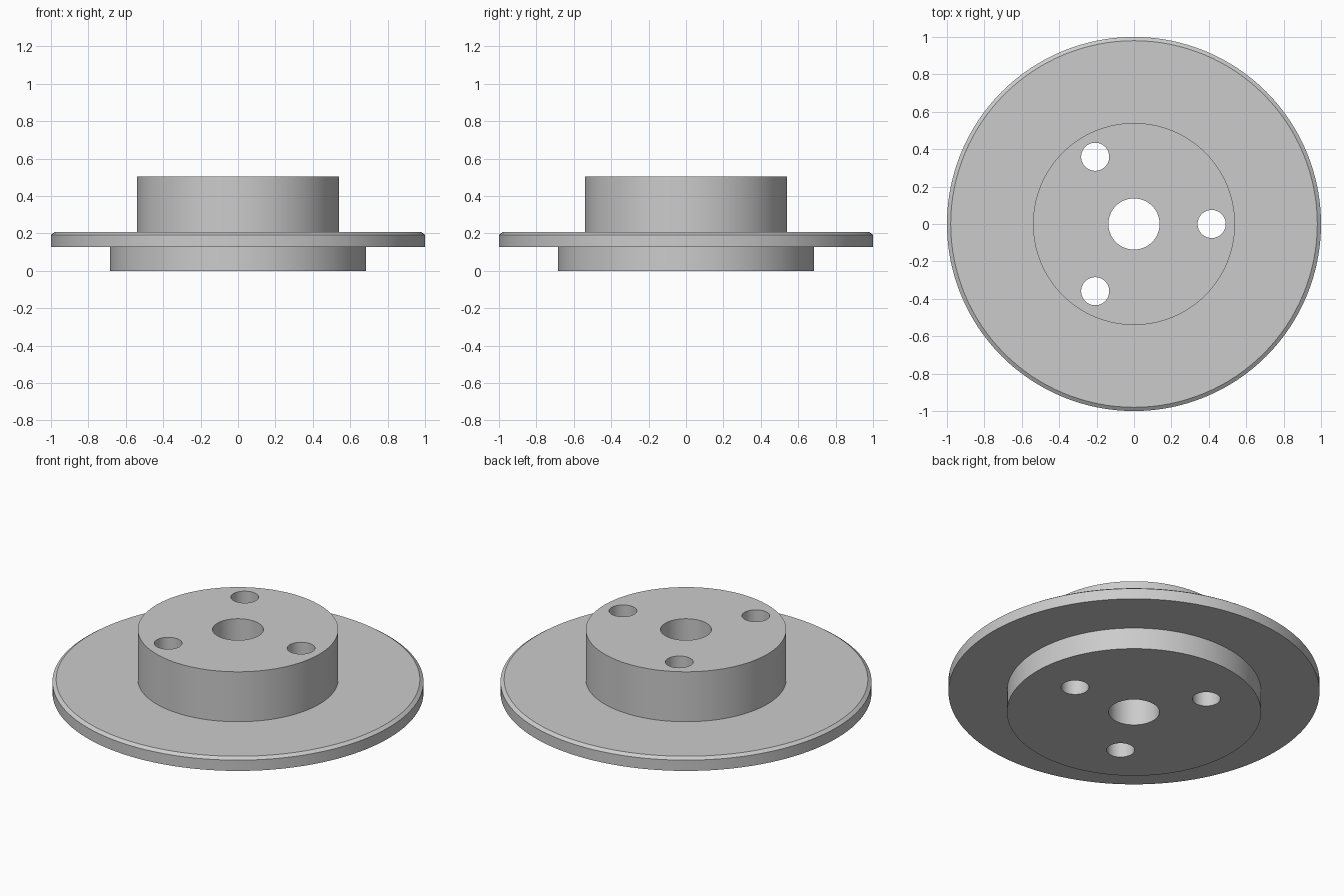
import bpy
import bmesh
from math import cos, sin, tau, radians
from mathutils import Matrix

SEGMENTS = 128
BORE_RADIUS = 0.137
BOLT_RADIUS = 0.075
BOLT_CIRCLE = 0.415

cube = bpy.data.objects.get("Cube")
if cube:
    bpy.data.objects.remove(cube, do_unlink=True)

# Single plain grey
grey = bpy.data.materials.new("machined_grey")
grey.use_nodes = True
colour = (0.6, 0.6, 0.6, 1)
grey.diffuse_color = colour
grey.node_tree.nodes["Principled BSDF"].inputs["Base Color"].default_value = colour


def add_object(name, bm):
    bmesh.ops.recalc_face_normals(bm, faces=bm.faces)
    mesh = bpy.data.meshes.new(name)
    bm.to_mesh(mesh)
    bm.free()
    mesh.materials.append(grey)
    obj = bpy.data.objects.new(name, mesh)
    bpy.context.collection.objects.link(obj)
    return obj


def lathe(name, profile):
    """Turn (radius, height) points about z, closing both ends."""
    bm = bmesh.new()
    rings = []
    for r, z in profile:
        rings.append([bm.verts.new((r * cos(tau * i / SEGMENTS), r * sin(tau * i / SEGMENTS), z))
                      for i in range(SEGMENTS)])
    for low, high in zip(rings, rings[1:]):
        for i in range(SEGMENTS):
            j = (i + 1) % SEGMENTS
            bm.faces.new((low[i], low[j], high[j], high[i]))
    bm.faces.new(rings[0])
    bm.faces.new(rings[-1])
    return add_object(name, bm)


# Turned body: lower boss, chamfered flange, upper hub
body = lathe("flanged_hub", [
    (0.685, 0), (0.685, 0.128),
    (1.0, 0.128), (1.0, 0.192), (0.98, 0.206),
    (0.54, 0.206), (0.54, 0.503),
])

# Through holes: centre bore and three bolt holes
holes = [(0, 0, BORE_RADIUS)]
for k in range(3):
    a = tau * k / 3
    holes.append((BOLT_CIRCLE * cos(a), BOLT_CIRCLE * sin(a), BOLT_RADIUS))
bm = bmesh.new()
for x, y, r in holes:
    bmesh.ops.create_cone(bm, cap_ends=True, segments=64, radius1=r, radius2=r,
                          depth=2, matrix=Matrix.Translation((x, y, 0)))
cutter = add_object("hole_cutter", bm)
cutter.hide_render = True

cut = body.modifiers.new("holes", 'BOOLEAN')
cut.operation = 'DIFFERENCE'
cut.solver = 'EXACT'
cut.object = cutter

bpy.ops.object.select_all(action='DESELECT')
body.select_set(True)
bpy.context.view_layer.objects.active = body
bpy.ops.object.modifier_apply(modifier=cut.name)
bpy.data.objects.remove(cutter, do_unlink=True)

# Smooth turned walls, crisp rims
bpy.ops.object.shade_smooth_by_angle(angle=radians(25))
